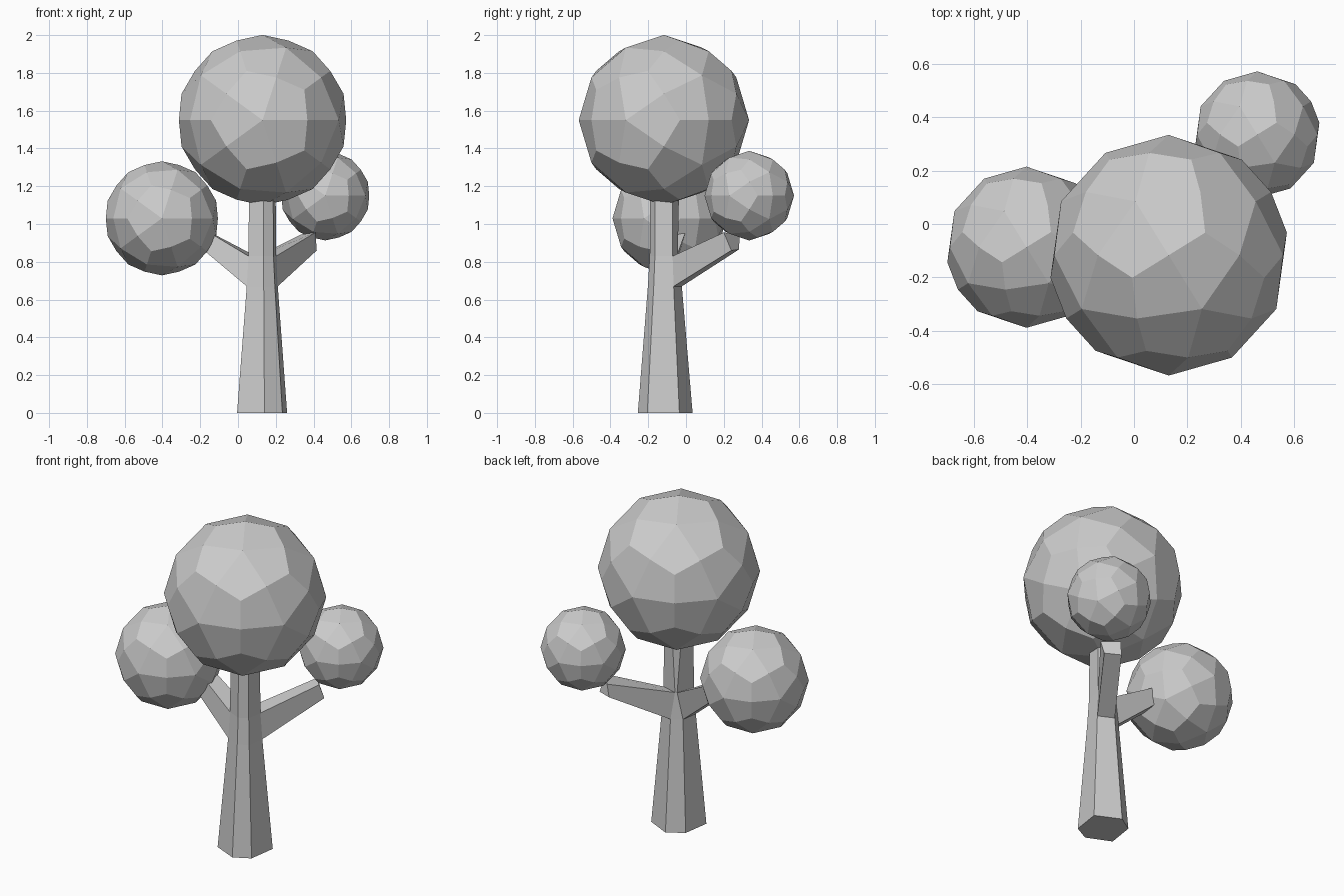
import bpy, bmesh, math
from mathutils import Vector

if "Cube" in bpy.data.objects:
    bpy.data.objects.remove(bpy.data.objects["Cube"])


def finish(bm, name):
    bmesh.ops.recalc_face_normals(bm, faces=bm.faces)
    mesh = bpy.data.meshes.new(name)
    bm.to_mesh(mesh)
    bm.free()
    obj = bpy.data.objects.new(name, mesh)
    bpy.context.collection.objects.link(obj)
    return obj


def icosahedron():
    """Unit icosahedron with its poles on the y axis."""
    bm = bmesh.new()
    bm.verts.new((0, -1, 0))
    bm.verts.new((0, 1, 0))
    h, r = 1 / math.sqrt(5), 2 / math.sqrt(5)
    for k in range(5):
        a = math.radians(72 * k)
        bm.verts.new((r * math.cos(a), -h, r * math.sin(a)))
        bm.verts.new((-r * math.cos(a), h, -r * math.sin(a)))
    bmesh.ops.convex_hull(bm, input=bm.verts[:])
    return bm


def foliage(name, centre, radius):
    """Ball of 60 kites: every icosahedron triangle split in three."""
    ico = icosahedron()
    bm = bmesh.new()
    for f in ico.faces:
        p = [v.co.copy() for v in f.verts]
        mid = sum(p, Vector())
        for i in range(3):
            kite = [p[i], p[i] + p[(i + 1) % 3], mid, p[i] + p[i - 1]]
            bm.faces.new([bm.verts.new(Vector(centre) + radius * q.normalized()) for q in kite])
    ico.free()
    bmesh.ops.remove_doubles(bm, verts=bm.verts, dist=0.001)
    return finish(bm, name)


# Foliage balls
foliage("foliage_top", (0.13, -0.117, 1.55), 0.451)
foliage("foliage_left", (-0.403, -0.087, 1.03), 0.302)
foliage("foliage_right", (0.462, 0.335, 1.15), 0.237)

# Trunk: six-sided, tapering, the two back corners pinched above the fork
profile = [(0.01, -0.14), (0.105, -0.09), (0.13, 0.08),
           (-0.015, 0.15), (-0.11, 0.09), (-0.135, -0.075)]
pinched = profile[:3] + [(-0.045, 0.13), (-0.065, 0.12)] + profile[5:]
levels = [(0.0, 1.0, profile), (0.67, 0.62, profile), (0.83, 0.55, pinched), (1.25, 0.53, profile)]

# Branch tips, keyed by the trunk side they grow from: two lower, two upper corners
tips = {
    2: [(0.417, 0.24, 0.86), (0.325, 0.28, 0.865), (0.335, 0.285, 0.945), (0.41, 0.2, 0.955)],
    4: [(-0.17, -0.03, 0.865), (-0.18, -0.12, 0.86), (-0.135, -0.11, 0.945), (-0.135, -0.005, 0.95)],
}

bm = bmesh.new()
rings = [[bm.verts.new((0.13 + s * x, -0.115 + s * y, z)) for x, y in pts] for z, s, pts in levels]
bm.faces.new(rings[0])
bm.faces.new(rings[-1])
for band in range(3):
    low, up = rings[band], rings[band + 1]
    for i in range(6):
        j = (i + 1) % 6
        root = [low[i], low[j], up[j], up[i]]
        if band == 1 and i in tips:
            # Branch drawn out of this side
            tip = [bm.verts.new(p) for p in tips[i]]
            bm.faces.new(tip)
            for k in range(4):
                m = (k + 1) % 4
                bm.faces.new([root[k], root[m], tip[m], tip[k]])
        else:
            bm.faces.new(root)
finish(bm, "trunk_with_branches")
